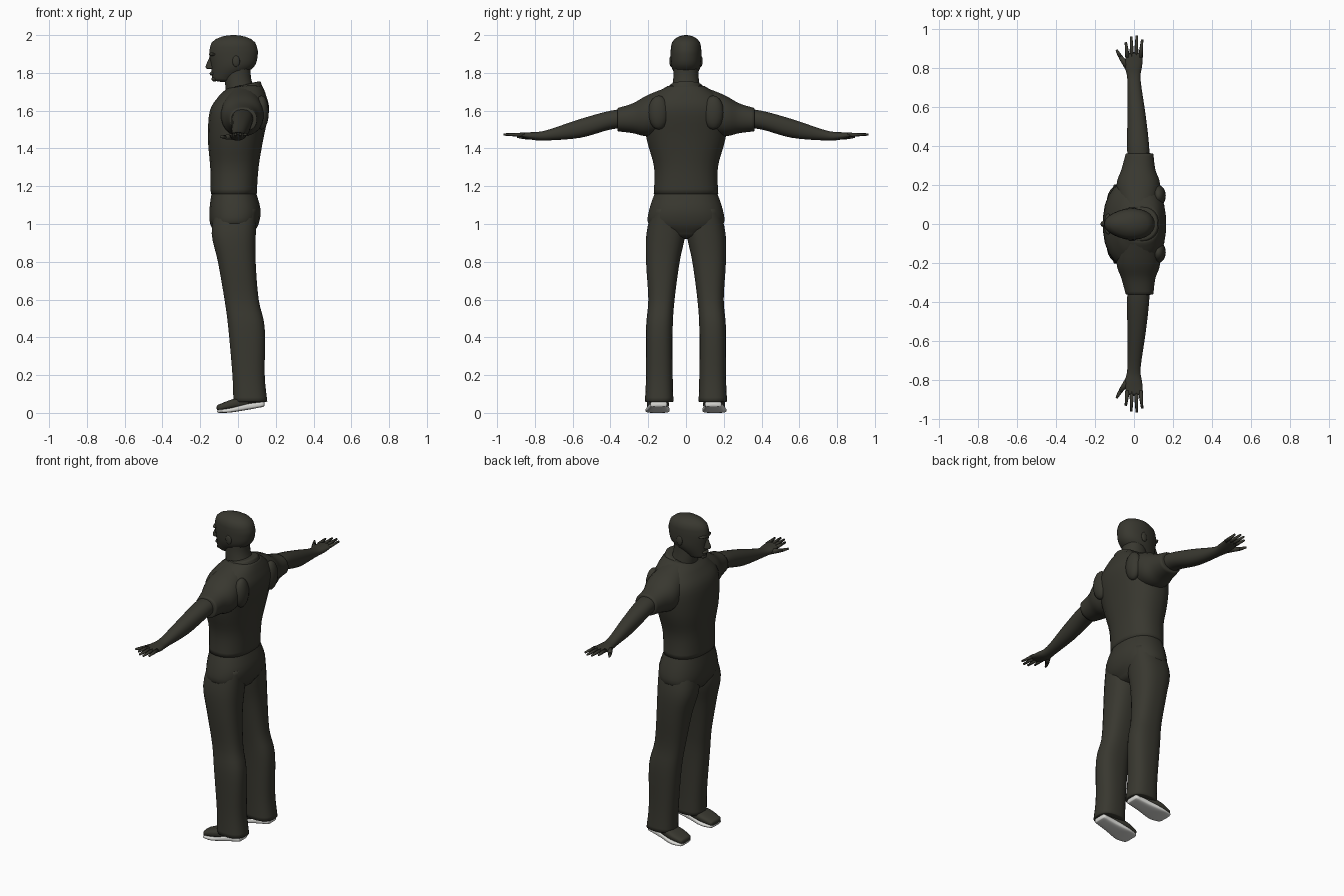
import bpy, bmesh, math
from mathutils import Vector

cube = bpy.data.objects.get("Cube")
if cube:
    bpy.data.objects.remove(cube)


def material(name, rgb):
    mat = bpy.data.materials.new(name)
    mat.use_nodes = True
    mat.diffuse_color = (*rgb, 1)
    shader = mat.node_tree.nodes["Principled BSDF"]
    shader.inputs["Base Color"].default_value = (*rgb, 1)
    shader.inputs["Roughness"].default_value = 0.8
    return mat


OLIVE = material("dark olive", (0.04, 0.039, 0.029))
PALE = material("pale sole", (0.7, 0.7, 0.67))


def finish(name, bm, mat=OLIVE, side=1):
    for vert in bm.verts:
        vert.co.y *= side
    bmesh.ops.recalc_face_normals(bm, faces=bm.faces)
    for face in bm.faces:
        face.smooth = True
    mesh = bpy.data.meshes.new(name)
    bm.to_mesh(mesh)
    bm.free()
    mesh.materials.append(mat)
    obj = bpy.data.objects.new(name, mesh)
    bpy.context.collection.objects.link(obj)


# Smooth curve through a few key sections
def smooth_rows(keys, steps=4):
    padded = [keys[0], *keys, keys[-1]]
    rows = []
    for before, start, end, after in zip(padded, padded[1:], padded[2:], padded[3:]):
        for step in range(steps):
            t = step / steps
            rows.append([b + t * ((c - a) / 2 + t * (a - 2.5 * b + 2 * c - d / 2
                                                     + t * (3 * (b - c) + d - a) / 2))
                         for a, b, c, d in zip(before, start, end, after)])
    return rows + [list(keys[-1])]


# Rounded closing sections beyond one end
def dome(row, height):
    t, u_low, u_high, v_low, v_high = row
    u, v = (u_low + u_high) / 2, (v_low + v_high) / 2
    rows = []
    for angle in (0.35, 0.7, 1.05, 1.3, 1.5):
        k = math.cos(angle)
        rows.append([t + height * math.sin(angle),
                     u + (u_low - u) * k, u + (u_high - u) * k,
                     v + (v_low - v) * k, v + (v_high - v) * k])
    return rows


# Key section: position along the axis, then the extent in the two other axes;
# a section with a single last value is symmetric
def loft(name, axis, keys, ends=(0.005, 0.005), mat=OLIVE, side=1, power=0.9,
         pinch=0, shape=None, sides=24):
    keys = [k if len(k) > 4 else (*k[:3], -k[3], k[3]) for k in keys]
    rows = smooth_rows(keys)
    rows = dome(rows[0], -ends[0])[::-1] + rows + dome(rows[-1], ends[1])
    bm = bmesh.new()
    rings = []
    for t, u_low, u_high, v_low, v_high in rows:
        ring = []
        for i in range(sides):
            angle = math.tau * (i + 0.5) / sides
            c, s = math.cos(angle), math.sin(angle)
            c = math.copysign(abs(c) ** power, c)
            s = math.copysign(abs(s) ** power, s) * (1 - pinch * max(0, -c))
            u = (u_low + u_high + c * (u_high - u_low)) / 2
            v = (v_low + v_high + s * (v_high - v_low)) / 2
            point = {'z': (u, v, t), 'y': (u, t, v), 'x': (t, u, v)}[axis]
            ring.append(bm.verts.new(shape(*point) if shape else point))
        rings.append(ring)
    for low, high in zip(rings, rings[1:]):
        for i in range(sides):
            bm.faces.new((low[i - 1], low[i], high[i], high[i - 1]))
    bm.faces.new(rings[0])
    bm.faces.new(rings[-1])
    finish(name, bm, mat, side)


def blob(name, centre, size, side=1):
    bm = bmesh.new()
    bmesh.ops.create_uvsphere(bm, u_segments=16, v_segments=10, radius=1)
    for vert in bm.verts:
        vert.co = Vector(centre) + vert.co * Vector(size)
    finish(name, bm, side=side)


# Tapered finger between two points
def finger(name, start, end, thick, thin, side):
    start, end = Vector(start), Vector(end)
    turn = (end - start).to_track_quat('Z', 'Y')
    bm = bmesh.new()
    bmesh.ops.create_cone(bm, cap_ends=True, segments=8, radius1=thick,
                          radius2=thin, depth=(end - start).length)
    for vert in bm.verts:
        vert.co = turn @ vert.co + (start + end) / 2
    finish(name, bm, side=side)


# The neckline dips towards the front
def neckline(x, y, z):
    return x, y, z - max(0, z - 1.69) * max(0, 0.05 - x) * 3


def collar_slope(x, y, z):
    return x, y, z + (x - 0.1) / 4


# Shirt and collar
loft("shirt", 'z', [
    (1.16, -.145, .1, .172), (1.3, -.148, .11, .17), (1.45, -.16, .135, .21),
    (1.6, -.15, .165, .225), (1.68, -.1, .15, .17), (1.73, -.06, .13, .1)],
    power=.85, shape=neckline)
loft("collar", 'z', [(1.7, -.08, .135, .11), (1.75, -.06, .12, .085)],
     shape=collar_slope)

# Hips
loft("hips", 'z', [
    (.95, -.12, .08, .13), (1, -.148, .11, .2), (1.08, -.152, .12, .195),
    (1.19, -.136, .088, .156)], ends=(.03, .01), power=.85)

# Neck, head and face
loft("neck", 'z', [(1.66, -.06, .11, .085), (1.77, -.07, .07, .068),
                   (1.86, -.06, .07, .065)])
loft("head", 'z', [
    (1.77, -.138, -.01, .045), (1.83, -.142, .084, .077), (1.9, -.153, .106, .082),
    (1.94, -.148, .1, .08)], ends=(.018, .06), pinch=.25)
loft("nose", 'z', [(1.825, -.17, -.12, .019), (1.84, -.17, -.12, .016),
                   (1.89, -.148, -.12, .01)])
blob("brow", (-.132, 0, 1.898), (.022, .054, .012))
blob("lips", (-.137, 0, 1.796), (.013, .026, .011))
blob("chin", (-.124, 0, 1.768), (.016, .026, .014))

for side, label in ((1, "right"), (-1, "left")):
    blob(label + "_ear", (-.01, .079, 1.862), (.02, .009, .03), side)
    blob(label + "_shoulder_blade", (.125, .145, 1.59), (.038, .055, .09), side)

    # Sleeve, then the arm down to the knuckles
    loft(label + "_sleeve", 'y', [
        (.07, -.07, .12, 1.5, 1.735), (.2, -.09, .135, 1.465, 1.685),
        (.28, -.065, .11, 1.48, 1.64), (.36, -.043, .1, 1.49, 1.615)], side=side)
    loft(label + "_arm", 'y', [
        (.3, -.03, .08, 1.51, 1.61), (.4, -.036, .078, 1.5, 1.6),
        (.56, -.034, .06, 1.456, 1.556), (.74, -.034, .034, 1.442, 1.496),
        (.81, -.048, .042, 1.445, 1.487), (.865, -.04, .046, 1.458, 1.484)],
        ends=(.005, .015), side=side)

    # Fingers fan out from the palm, the longest in the middle
    for i in range(4):
        spread = i - 1.5
        reach = .967 - .012 * (spread - .2) ** 2
        finger(f"{label}_finger_{i + 1}", (spread * .022, .855, 1.472),
               (spread * .028, reach, 1.474), .012, .006, side)

    # The thumb points forward
    knuckle = (-.07, .858, 1.46)
    finger(label + "_thumb", (-.028, .8, 1.463), knuckle, .018, .011, side)
    finger(label + "_thumb_tip", knuckle, (-.09, .893, 1.462), .011, .006, side)

    # Trouser leg
    loft(label + "_leg", 'z', [
        (.06, -.025, .156, .066, .218), (.2, -.03, .142, .07, .212),
        (.45, -.052, .142, .07, .212), (.6, -.072, .11, .06, .2),
        (.8, -.107, .094, .033, .212), (.95, -.14, .095, .003, .21),
        (1.08, -.12, .1, .01, .18)], side=side, power=.8)

    # Shoe over a pale sole, toe tipped down
    loft(label + "_shoe", 'x', [
        (-.1, .1, .2, .01, .045), (-.03, .09, .208, .02, .072),
        (.06, .1, .19, .032, .09), (.13, .104, .184, .05, .09)],
        ends=(.014, .005), side=side, power=.7)
    loft(label + "_sole", 'x', [
        (-.1, .1, .204, 0, .018), (-.04, .086, .214, .002, .026),
        (.05, .096, .198, .016, .05), (.135, .1, .188, .032, .06)],
        ends=(.01, .006), mat=PALE, side=side, power=.5)
